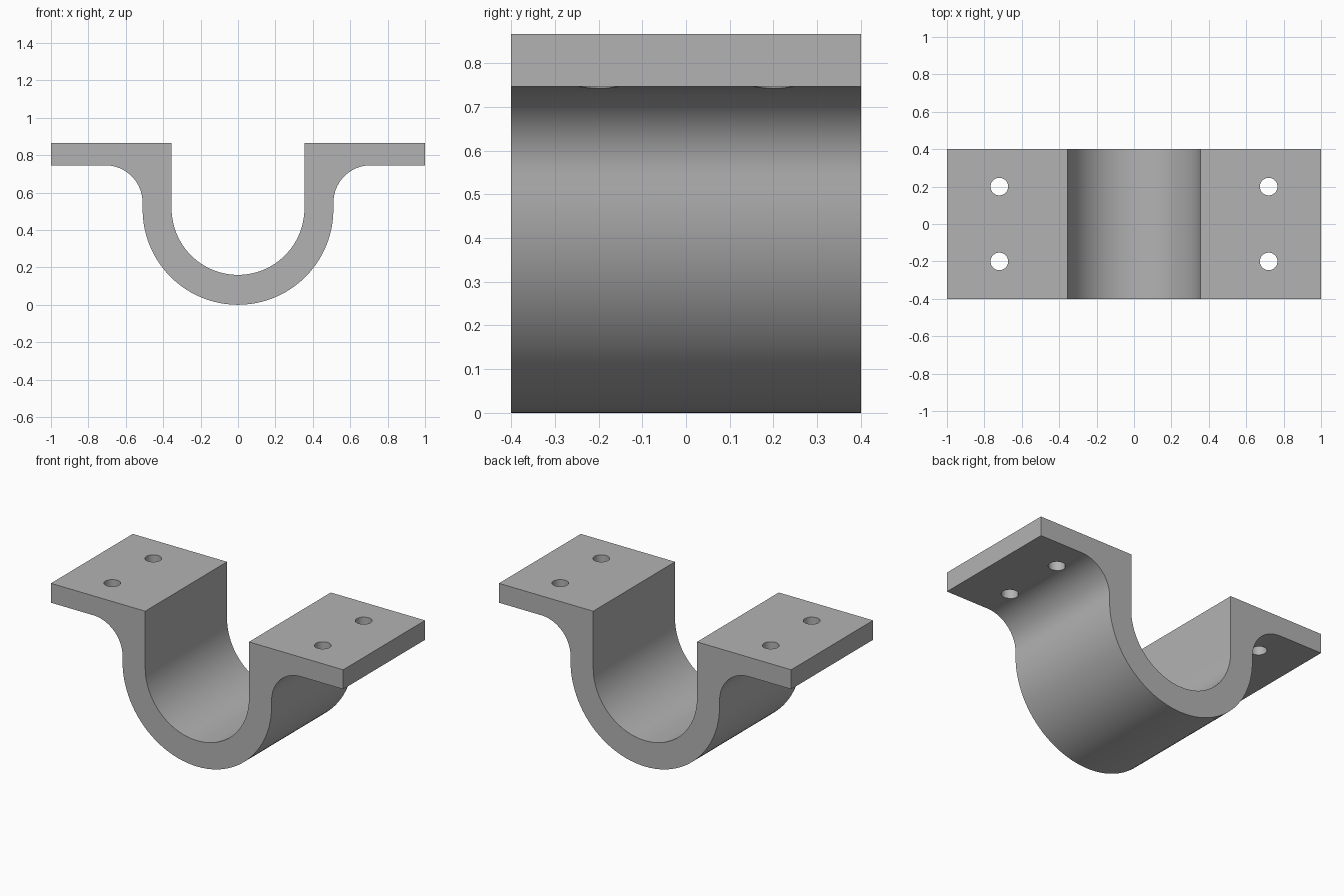
import bpy, bmesh
from math import sin, cos, pi, radians
from mathutils import Matrix

if "Cube" in bpy.data.objects:
    bpy.data.objects.remove(bpy.data.objects["Cube"])

DEPTH, TOP, UNDER = 0.8, 0.866, 0.746
OUTER, INNER, FILLET = 0.51, 0.355, 0.2
CENTRE_Z = OUTER

steel = bpy.data.materials.new("grey_metal")
steel.use_nodes = True
grey = (0.45, 0.45, 0.45, 1)
steel.diffuse_color = grey
steel.node_tree.nodes["Principled BSDF"].inputs["Base Color"].default_value = grey


def arc(cx, cz, r, start, end, steps):
    angles = [radians(start + (end - start) * i / steps) for i in range(steps + 1)]
    return [(cx + r * cos(a), cz + r * sin(a)) for a in angles]


def add_object(name, bm):
    bmesh.ops.recalc_face_normals(bm, faces=bm.faces)
    mesh = bpy.data.meshes.new(name)
    bm.to_mesh(mesh)
    bm.free()
    mesh.materials.append(steel)
    obj = bpy.data.objects.new(name, mesh)
    bpy.context.collection.objects.link(obj)
    return obj


# Saddle clamp: U-shaped strap with two flanges, as one extruded profile
fillet = arc(OUTER + FILLET, UNDER - FILLET, FILLET, 180, 90, 16)
right_edge = fillet + [(1, UNDER), (1, TOP), (INNER, TOP)]
left_edge = [(-x, z) for x, z in reversed(right_edge)]
inside = arc(0, INNER + 0.16, INNER, 180, 360, 48)
outside = arc(0, CENTRE_Z, OUTER, 180, 360, 48)
# The loop runs up the right side, down the bore and back along the outside
profile = right_edge + inside[::-1] + left_edge + outside

bm = bmesh.new()
front = bm.faces.new([bm.verts.new((x, -DEPTH / 2, z)) for x, z in profile])
back = bmesh.ops.extrude_face_region(bm, geom=[front], use_keep_orig=True)["geom"]
bmesh.ops.translate(bm, vec=(0, DEPTH, 0),
                    verts=[v for v in back if isinstance(v, bmesh.types.BMVert)])
clamp = add_object("saddle_clamp", bm)

# Bolt holes through the flanges
bm = bmesh.new()
for x in (-0.72, 0.72):
    for y in (-0.2, 0.2):
        bmesh.ops.create_cone(bm, cap_ends=True, segments=32, radius1=0.047,
                              radius2=0.047, depth=0.5,
                              matrix=Matrix.Translation((x, y, 0.8)))
cutter = add_object("bolt_hole_cutter", bm)
cutter.hide_render = True

bpy.ops.object.select_all(action="DESELECT")
clamp.select_set(True)
bpy.context.view_layer.objects.active = clamp
cut = clamp.modifiers.new("bolt_holes", "BOOLEAN")
cut.operation = "DIFFERENCE"
cut.solver = "EXACT"
cut.object = cutter
bpy.ops.object.modifier_apply(modifier=cut.name)
bpy.data.objects.remove(cutter)

# Smooth curves with crisp edges
bpy.ops.object.shade_smooth_by_angle(angle=radians(30))
weighted = clamp.modifiers.new("weighted_normals", "WEIGHTED_NORMAL")
weighted.keep_sharp = True
